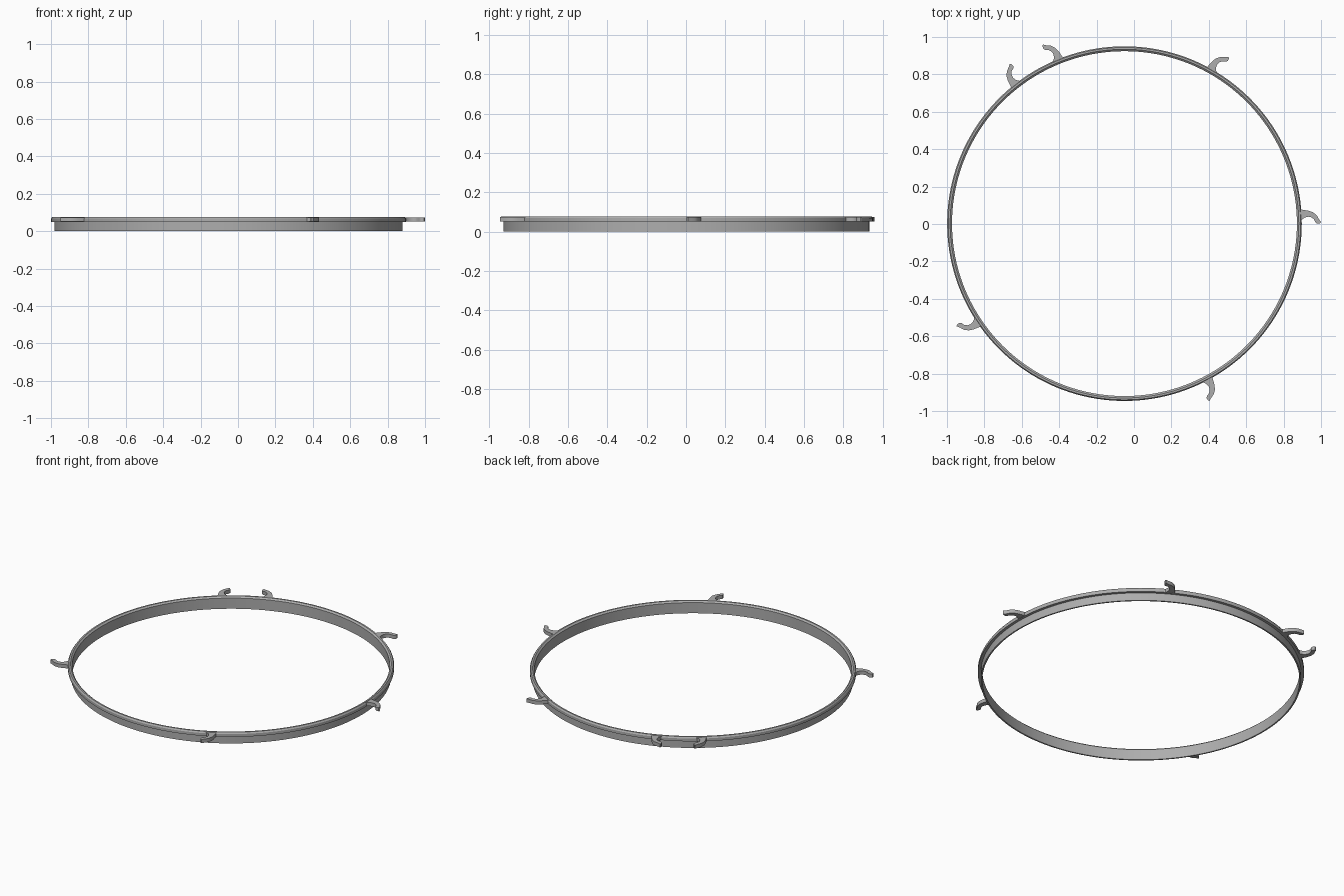
import bpy, bmesh, math
from mathutils import Matrix, Vector

if "Cube" in bpy.data.objects:
    bpy.data.objects.remove(bpy.data.objects["Cube"])

CENTRE = Vector((-0.051, 0.002, 0))

grey = bpy.data.materials.new("plain grey")
grey.use_nodes = True
grey.diffuse_color = (0.42, 0.42, 0.42, 1)
grey.node_tree.nodes["Principled BSDF"].inputs["Base Color"].default_value = grey.diffuse_color


def finish(bm, name, angle):
    bmesh.ops.recalc_face_normals(bm, faces=bm.faces)
    mesh = bpy.data.meshes.new(name)
    bm.to_mesh(mesh)
    bm.free()
    mesh.materials.append(grey)
    obj = bpy.data.objects.new(name, mesh)
    bpy.context.collection.objects.link(obj)
    bpy.ops.object.select_all(action="DESELECT")
    obj.select_set(True)
    bpy.context.view_layer.objects.active = obj
    bpy.ops.object.shade_smooth_by_angle(angle=math.radians(angle))
    return obj


# Hoop: thin wall with a wider chamfered lip, as (radius, height) spun round
profile = [(0.922, 0), (0.931, 0), (0.931, 0.05), (0.948, 0.05),
           (0.948, 0.068), (0.942, 0.077), (0.932, 0.077), (0.922, 0.068)]
bm = bmesh.new()
verts = [bm.verts.new((r, 0, z)) for r, z in profile]
edges = [bm.edges.new((verts[i - 1], verts[i])) for i in range(len(verts))]
bmesh.ops.spin(bm, geom=verts + edges, cent=(0, 0, 0), axis=(0, 0, 1),
               angle=math.tau, steps=160, use_merge=True, use_duplicate=False)
bmesh.ops.remove_doubles(bm, verts=bm.verts, dist=0.0001)
finish(bm, "hoop", 25).location = CENTRE

# Hooks: curved flat outline, radial along x, bending towards -y
outline = [(0.938, 0.037), (0.955, 0.034), (0.985, 0.028), (1.01, 0.018),
           (1.03, 0.0), (1.04, -0.02), (1.051, -0.036), (1.045, -0.042),
           (1.03, -0.043), (1.02, -0.036), (1.014, -0.02), (1.0, -0.008),
           (0.982, -0.004), (0.965, -0.008), (0.953, -0.016), (0.938, -0.03)]


def hook(name, degrees, side=1):
    bm = bmesh.new()
    face = bm.faces.new([bm.verts.new((x, y * side, 0.051)) for x, y in outline])
    top = bmesh.ops.extrude_face_region(bm, geom=[face])["geom"]
    bmesh.ops.translate(bm, vec=(0, 0, 0.023),
                        verts=[v for v in top if isinstance(v, bmesh.types.BMVert)])
    bm.transform(Matrix.Rotation(math.radians(degrees), 4, "Z"))
    finish(bm, name, 40).location = CENTRE


hook("left_hook", 2.4)
hook("back_left_hook", 60)
hook("back_hook", 112.5, -1)
hook("back_right_hook", 127.6)
hook("front_right_hook", 213.4)
hook("front_left_hook", 297.6)
